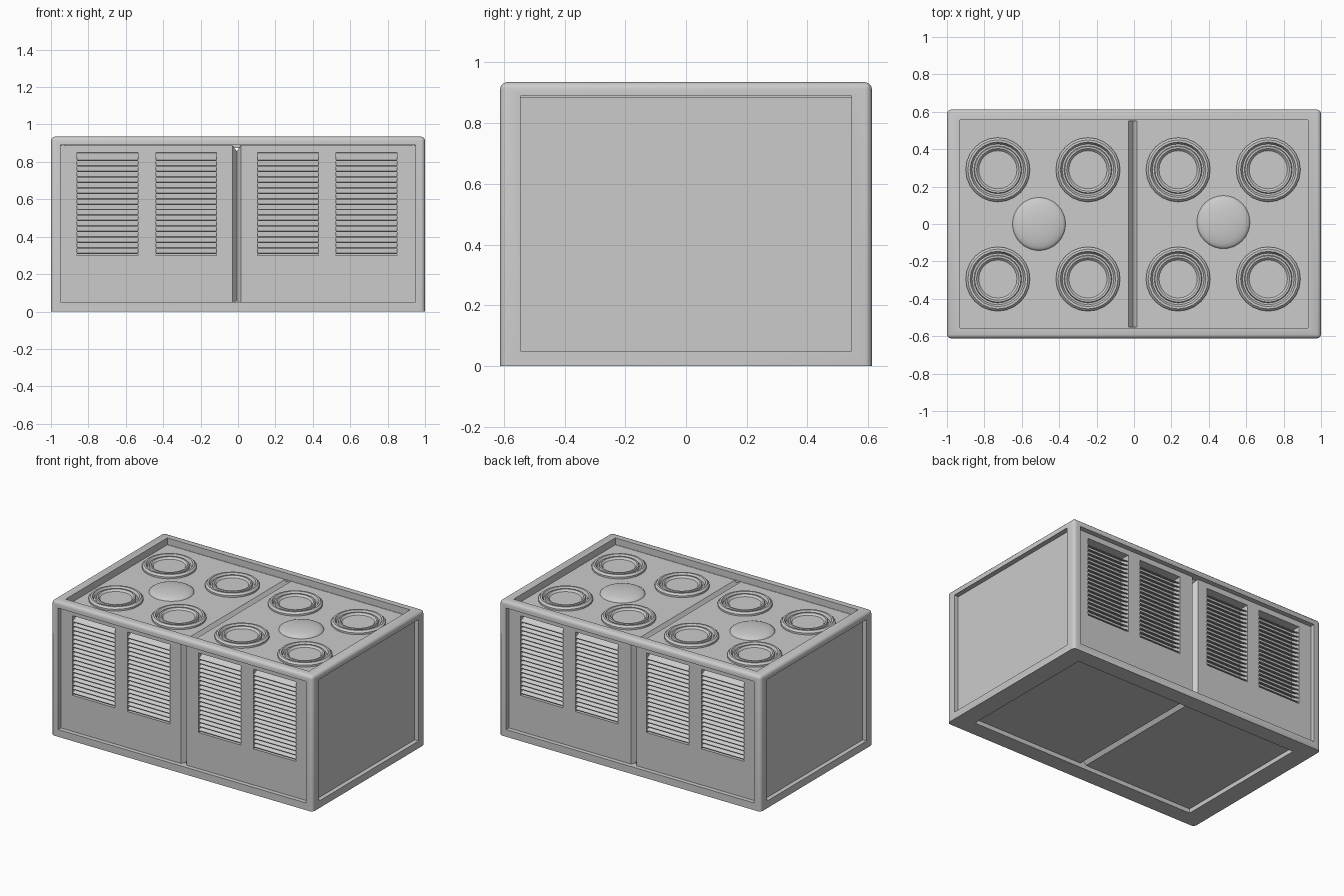
import bpy, bmesh, math
from mathutils import Matrix, Vector

if "Cube" in bpy.data.objects:
    bpy.data.objects.remove(bpy.data.objects["Cube"])

HX, HY, H = 1.0, 0.612, 0.935      # half width, half depth, height
PX, PY = 0.97, 0.582               # panel surfaces
PZ0, PZ1 = 0.03, 0.887
WINDOWS = [-0.697, -0.277, 0.268, 0.687]
WIN_W, WIN_Z0, WIN_Z1, WIN_D = 0.325, 0.30, 0.85, 0.07


def make(name, bm, smooth=False):
    bmesh.ops.recalc_face_normals(bm, faces=bm.faces)
    me = bpy.data.meshes.new(name)
    bm.to_mesh(me)
    bm.free()
    ob = bpy.data.objects.new(name, me)
    bpy.context.collection.objects.link(ob)
    bpy.context.view_layer.objects.active = ob
    bpy.ops.object.select_all(action='DESELECT')
    ob.select_set(True)
    if smooth:
        bpy.ops.object.shade_smooth_by_angle(angle=math.radians(35))
    return ob


def box(bm, center, size, rot=Matrix()):
    m = Matrix.Translation(center) @ rot @ Matrix.Diagonal((*size, 1))
    bmesh.ops.create_cube(bm, size=1, matrix=m)


def lathe(name, profile, loc, steps):
    bm = bmesh.new()
    vs = [bm.verts.new((r, 0, z)) for r, z in profile]
    es = [bm.edges.new(p) for p in zip(vs, vs[1:])]
    bmesh.ops.spin(bm, geom=vs + es, cent=(0, 0, 0), axis=(0, 0, 1),
                   angle=math.tau, steps=steps)
    bmesh.ops.remove_doubles(bm, verts=bm.verts, dist=1e-4)
    ob = make(name, bm, True)
    ob.location = loc
    return ob


# outer frame: rounded box with a rectangular opening in every face
bm = bmesh.new()
box(bm, (0, 0, H / 2), (2 * HX, 2 * HY, H))
edges = [e for e in bm.edges if max(v.co.z for v in e.verts) > 0.1]
bmesh.ops.bevel(bm, geom=edges, offset=0.022, segments=3, profile=0.5, affect='EDGES')
bm.normal_update()
for f in sorted(bm.faces, key=lambda f: -f.calc_area())[:6]:
    n = f.normal.copy()
    bmesh.ops.inset_individual(bm, faces=[f], thickness=0.03)
    for v in f.verts:                       # snap the inset to the opening size
        s = Vector([1 if c > 0 else -1 for c in (v.co.x, v.co.y, v.co.z - H / 2)])
        if abs(n.z) > 0.5:
            x, y = (0.93, 0.555) if n.z > 0 else (0.87, 0.50)
            v.co.x, v.co.y = s.x * x, s.y * y
        else:
            v.co.z = 0.89 if s.z > 0 else 0.05
            if abs(n.x) > 0.5:
                v.co.y = s.y * 0.545
            else:
                v.co.x = s.x * 0.948
    g = bmesh.ops.extrude_discrete_faces(bm, faces=[f])['faces']
    bmesh.ops.translate(bm, verts=g[0].verts[:], vec=-n * 0.06)
    bmesh.ops.delete(bm, geom=g, context='FACES')
bmesh.ops.remove_doubles(bm, verts=bm.verts, dist=1e-4)
make("outer_frame", bm, True)

# panel core: box with a V groove running round its middle
bm = bmesh.new()
rings = []
for x, d in [(-PX, 0), (-0.03, 0), (-0.006, 0.03), (0.015, 0), (PX, 0)]:
    y, a, b = PY - d, PZ0 + d, PZ1 - d
    rings.append([bm.verts.new((x, *p)) for p in [(-y, a), (y, a), (y, b), (-y, b)]])
for r, q in zip(rings, rings[1:]):
    for i in range(4):
        j = (i + 1) % 4
        bm.faces.new((r[i], r[j], q[j], q[i]))
bm.faces.new(rings[0])
bm.faces.new(rings[-1])
core = make("panel_core", bm)

# vent openings cut in front and back
bm = bmesh.new()
for side in (-1, 1):
    for x in WINDOWS:
        box(bm, (-side * x, side * PY, (WIN_Z0 + WIN_Z1) / 2),
            (WIN_W, 2 * WIN_D, WIN_Z1 - WIN_Z0))
cutter = make("vent_cutter", bm)
cutter.hide_render = True
bpy.context.view_layer.objects.active = core
mod = core.modifiers.new("vents", 'BOOLEAN')
mod.object, mod.operation, mod.solver = cutter, 'DIFFERENCE', 'EXACT'
bpy.ops.object.modifier_apply(modifier=mod.name)
bpy.data.objects.remove(cutter)

# louver slats, sloping down towards the outside
COUNT = 18
for side, label in ((-1, "front"), (1, "back")):
    for k, x in enumerate(WINDOWS):
        bm = bmesh.new()
        for i in range(COUNT):
            z = WIN_Z0 + 0.03 + i * (0.495 / (COUNT - 1))
            box(bm, (-side * x, side * (PY - 0.037), z), (WIN_W, 0.075, 0.006),
                Matrix.Rotation(-side * math.radians(30), 4, 'X'))
        make(f"{label}_louvers_{k + 1}", bm)

# round fan rings on the roof
FAN = [(0.172, -0.005), (0.172, 0.012), (0.160, 0.024), (0.148, 0.024), (0.138, 0.006),
       (0.128, 0.006), (0.124, 0.020), (0.114, 0.020), (0.102, 0.008), (0, 0.008)]
for i, x in enumerate((-0.728, -0.246, 0.236, 0.718)):
    for j, y in enumerate((-0.294, 0.290)):
        lathe(f"roof_fan_{i + 1}_{j + 1}", FAN, (x, y, PZ1), 24)

# shallow domes between the fans
DOME = [(0.142 * math.sin(t), 0.03 * math.cos(t))
        for t in [k * math.pi / 16 for k in range(9)]]
for name, x, y in (("left_dome", -0.508, 0.0), ("right_dome", 0.478, 0.01)):
    lathe(name, DOME, (x, y, PZ1), 32)
